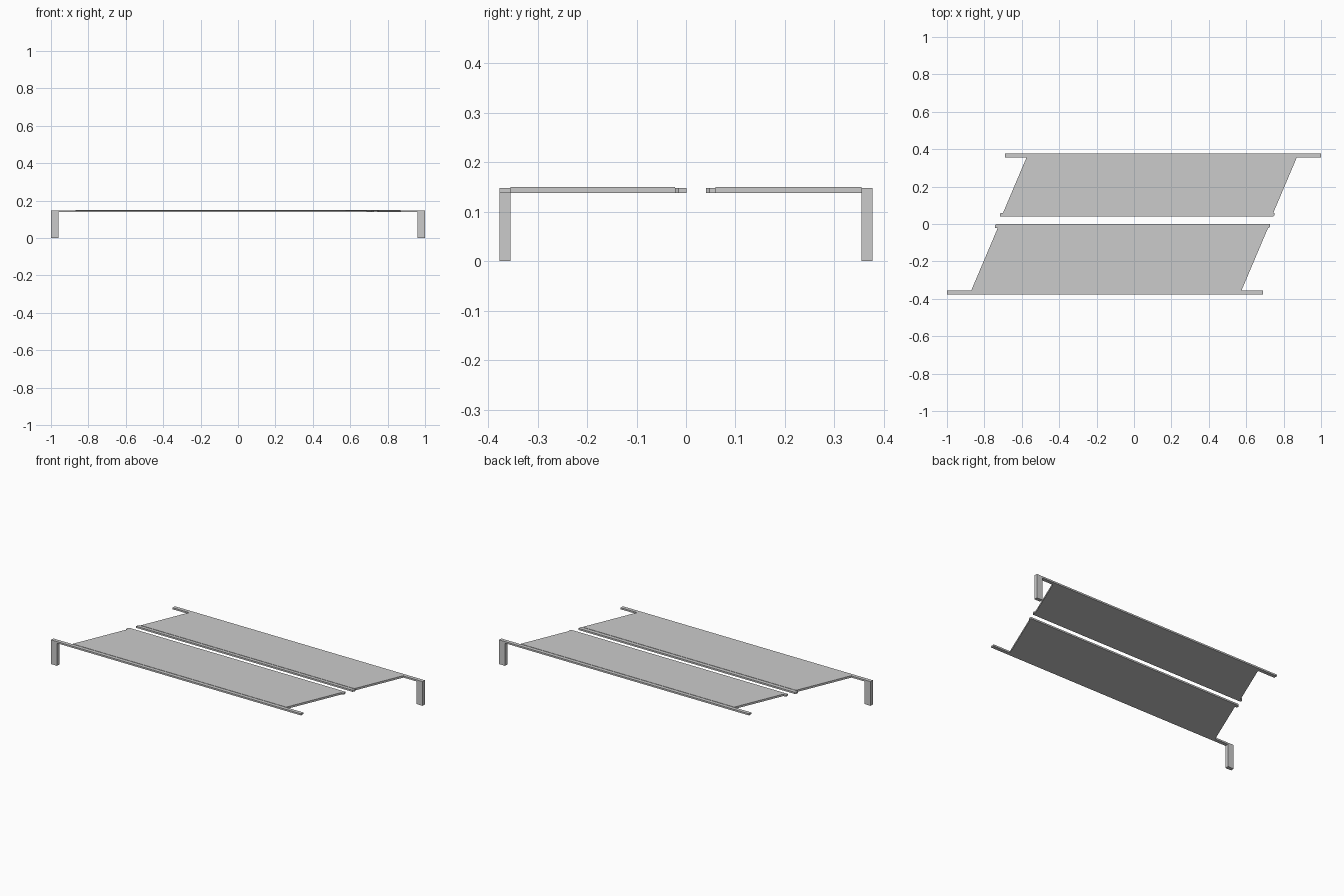
import bpy, bmesh

if "Cube" in bpy.data.objects:
    bpy.data.objects.remove(bpy.data.objects["Cube"])

Z0, Z_RAIL, Z_TOP = 0.138, 0.148, 0.15
SLANT = 0.424  # sideways shift of the panel ends per unit of depth


def prism(name, outline, z0, z1):
    """Extrude a plan outline between two heights."""
    bm = bmesh.new()
    face = bm.faces.new([bm.verts.new((x, y, z0)) for x, y in outline])
    top = bmesh.ops.extrude_face_region(bm, geom=[face])["geom"]
    for v in top:
        if isinstance(v, bmesh.types.BMVert):
            v.co.z = z1
    bmesh.ops.recalc_face_normals(bm, faces=bm.faces)
    mesh = bpy.data.meshes.new(name)
    bm.to_mesh(mesh)
    bm.free()
    obj = bpy.data.objects.new(name, mesh)
    bpy.context.collection.objects.link(obj)
    return obj


def rect(x0, x1, y0, y1):
    return [(x0, y0), (x1, y0), (x1, y1), (x0, y1)]


def inner_rail(name, x0, x1, y0, y1):
    """Rail with small chamfers on two opposite corners."""
    c = 0.007
    prism(name, [(x0, y0), (x1 - c, y0), (x1, y0 + c), (x1, y1),
                 (x0 + c, y1), (x0, y1 - c)], Z0, Z_RAIL)


# The halves are half-turn copies, apart from the depth of the inner edge
for side, s, inner in (("front", 1, -0.022), ("back", -1, -0.06)):
    def turn(pts):
        return [(s * x, s * y) for x, y in pts]

    # Outer rail and its single leg
    prism(side + "_rail", turn(rect(-1, 0.69, -0.377, -0.355)), Z0, Z_RAIL)
    prism(side + "_leg", turn(rect(-1, -0.96, -0.377, -0.355)), 0, Z0)

    # Slanted deck panel
    d = SLANT * (inner + 0.355)
    prism(side + "_panel", turn([(-0.87, -0.355), (0.575, -0.355),
                                 (0.575 + d, inner), (-0.87 + d, inner)]),
          Z0, Z_TOP)

# Inner rails along the central gap
inner_rail("front_inner_rail", -0.742, 0.727, -0.022, 0.001)
inner_rail("back_inner_rail", -0.717, 0.752, 0.04, 0.06)
